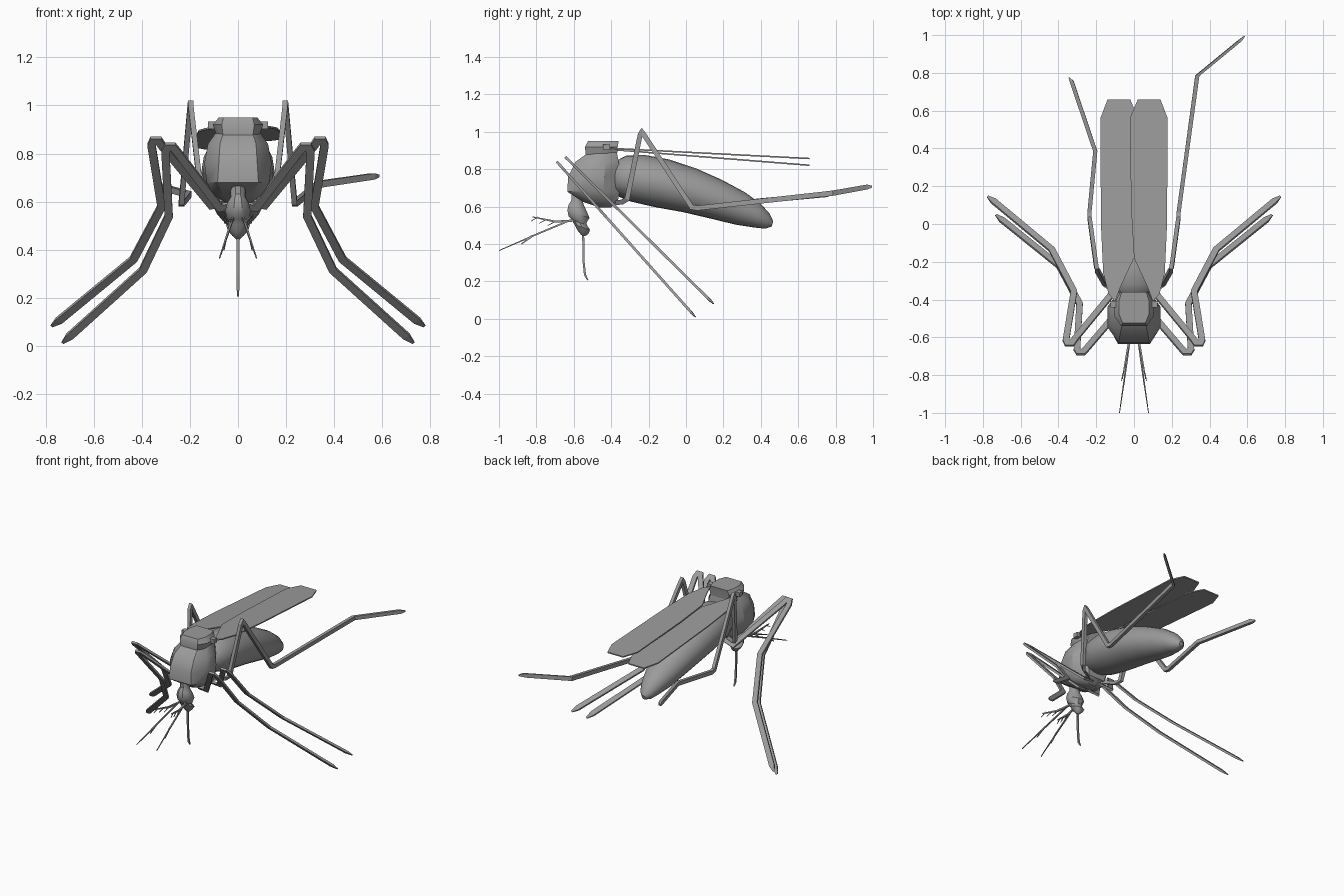
import bpy, bmesh
from math import cos, sin, pi
from mathutils import Vector as V

cube = bpy.data.objects.get("Cube")
if cube:
    bpy.data.objects.remove(cube, do_unlink=True)

grey = bpy.data.materials.new("matte grey")
grey.use_nodes = True
colour = (0.33, 0.33, 0.33, 1)
grey.diffuse_color = colour
grey.node_tree.nodes["Principled BSDF"].inputs["Base Color"].default_value = colour


def loft(name, rings, smooth=False):
    """Skin a list of equal-length rings and close both ends."""
    bm = bmesh.new()
    loops = [[bm.verts.new(p) for p in ring] for ring in rings]
    n = len(loops[0])
    for a, b in zip(loops, loops[1:]):
        for i in range(n):
            j = (i + 1) % n
            bm.faces.new((a[i], a[j], b[j], b[i]))
    bm.faces.new(loops[0][::-1])
    bm.faces.new(loops[-1])
    bmesh.ops.recalc_face_normals(bm, faces=bm.faces)
    mesh = bpy.data.meshes.new(name)
    bm.to_mesh(mesh)
    bm.free()
    mesh.materials.append(grey)
    obj = bpy.data.objects.new(name, mesh)
    bpy.context.collection.objects.link(obj)
    if smooth:
        bpy.ops.object.select_all(action='DESELECT')
        obj.select_set(True)
        bpy.context.view_layer.objects.active = obj
        bpy.ops.object.shade_smooth_by_angle(angle=0.6)
    return obj


def strip(name, pts, normal, width, thick, tip=1.0):
    """Bar along a path, wide in the plane across normal, with mitred bends."""
    pts = [V(p) for p in pts]
    normal = V(normal).normalized()
    rings = []
    for i, p in enumerate(pts):
        d0 = (p - pts[max(i - 1, 0)]).normalized()
        d1 = (pts[min(i + 1, len(pts) - 1)] - p).normalized()
        side = normal.cross(d0 + d1).normalized()
        bend = max((d0 + d1).length / 2, 0.6) if 0 < i < len(pts) - 1 else 1
        k = tip if i == len(pts) - 1 else 1
        s = side * width / 2 / bend * k
        t = normal * thick / 2 * k
        rings.append([p + s + t, p - s + t, p - s - t, p + s - t])
    return loft(name, rings)


def block(name, levels):
    """Eight-sided body stacked in z: height, front, back, half width, front half, back half."""
    rings = []
    for z, front, back, w, wf, wb in levels:
        ya, yb = front + (back - front) * 0.3, front + (back - front) * 0.7
        half = [(wf, front), (w, ya), (w, yb), (wb, back)]
        rings.append([(x, y, z) for x, y in half] + [(-x, y, z) for x, y in half[::-1]])
    return loft(name, rings, True)


def round_body(name, sections, tilt, n=16):
    """Ellipse sections: y, z, half width, half height, leaning by tilt."""
    rings = []
    for y, z, rx, rz in sections:
        rings.append([(rx * cos(a), y + rz * sin(a) * sin(tilt), z + rz * sin(a) * cos(tilt))
                      for a in (2 * pi * i / n for i in range(n))])
    return loft(name, rings, True)


# Abdomen
round_body("abdomen", [
    (-.405, .785, .03, .03), (-.39, .78, .085, .07), (-.35, .768, .125, .11),
    (-.26, .752, .148, .13), (-.13, .725, .152, .133), (.02, .687, .145, .122),
    (.16, .64, .125, .108), (.29, .59, .1, .09), (.38, .552, .072, .066),
    (.435, .522, .045, .042), (.462, .507, .015, .015)], .3, 24)

# Thorax and the raised plate on its back
block("thorax", [
    (.595, -.46, -.40, .05, .03, .03), (.625, -.55, -.365, .10, .06, .06),
    (.68, -.635, -.355, .13, .085, .075), (.76, -.63, -.355, .14, .08, .08),
    (.84, -.59, -.36, .125, .075, .08), (.89, -.52, -.37, .09, .06, .07)])
block("back_plate", [
    (.86, -.535, -.37, .085, .06, .065), (.92, -.54, -.365, .105, .068, .075),
    (.95, -.525, -.36, .08, .06, .065)])

# Neck, head and snout, stacked downward
head = [(.66, -.585, .03, .03), (.62, -.58, .032, .035), (.595, -.58, .045, .05),
        (.56, -.575, .054, .062), (.53, -.58, .045, .05), (.515, -.57, .038, .042),
        (.49, -.555, .046, .044), (.465, -.552, .03, .032), (.445, -.55, .01, .01)]
loft("head", [[(rx * cos(pi * i / 5), y + ry * sin(pi * i / 5), z - .35 * ry * sin(pi * i / 5))
               for i in range(10)] for z, y, rx, ry in head], True)
strip("proboscis", [(0, -.55, .46), (0, -.547, .30), (0, -.54, .235), (0, -.525, .207)],
      (1, 0, 0), .011, .011, .6)

for s, label in ((1, "left"), (-1, "right")):
    def leg(name, pts, normal, width, thick):
        strip(label + name, [(s * x, y, z) for x, y, z in pts],
              (s * normal[0], normal[1], normal[2]), width, thick, .35)

    # Front and middle legs, each lying in its own sloping plane
    specs = {
        "_middle_leg": (-.65, .87, 1.01, [(.03, .60), (.11, .585), (.318, .835), (.33, .853), (.352, .853),
                                          (.36, .835), (.318, .58), (.435, .36), (.745, .105), (.775, .082)]),
        "_front_leg": (-.695, .845, .892, [(.02, .585), (.075, .575), (.255, .81), (.27, .828), (.292, .828),
                                           (.302, .81), (.288, .54), (.395, .315), (.70, .04), (.73, .012)])}
    for name, (y0, z0, slope, path) in specs.items():
        leg(name, [(x, y0 + (z0 - z) * slope, z) for x, z in path], (0, 1, slope), .034, .014)

    # Hind legs share the knee but trail differently
    if s > 0:
        end = [(.335, .785, .672), (.56, .97, .705), (.585, .995, .707)]
    else:
        end = [(.205, .385, .63), (.33, .755, .664), (.343, .775, .666)]
    leg("_hind_leg", [(.05, -.38, .62), (.13, -.34, .625), (.155, -.315, .64), (.195, -.245, .985),
                      (.197, -.236, 1.0), (.2, -.225, .985), (.235, .03, .597),
                      (.236, .06, .592)] + end, (1, 0, 0), .026, .022)

    # Wing and its root stub
    drop, lift = (.055, .912) if s > 0 else (.085, .906)
    outline = [(.10, -.41), (.135, -.37), (.163, -.26), (.175, .0), (.178, .56), (.14, .66),
               (.02, .66), (-.022, .56), (-.015, .08), (0, -.18), (.07, -.33)]
    loft(label + "_wing", [[(s * x, y, lift - drop * (y + .41) / 1.07 + h) for x, y in outline]
                           for h in (-.004, .004)])
    strip(label + "_wing_root", [(s * .05, -.425, .918), (s * .125, -.425, .918)], (0, 1, 0), .03, .035)

    # Antenna, palp and fine bristles
    strip(label + "_antenna", [(s * .02, -.60, .535), (s * .045, -.78, .46), (s * .077, -1, .365)],
          (1, 0, 0), .009, .008, .5)
    strip(label + "_palp", [(s * .022, -.60, .525), (s * .04, -.70, .52), (s * .062, -.82, .545)],
          (1, 0, 0), .011, .01, .5)
    for i in range(3):
        y = -.70 - i * .045
        z = .52 + i * .012
        strip(label + "_bristle_%d" % i, [(s * (.04 + i * .009), y, z),
                                          (s * (.048 + i * .009), y - .04, z - .022)],
              (1, 0, 0), .006, .006, .5)
    strip(label + "_antenna_hair", [(s * .05, -.82, .445), (s * .058, -.88, .40)],
          (1, 0, 0), .012, .006, .5)
